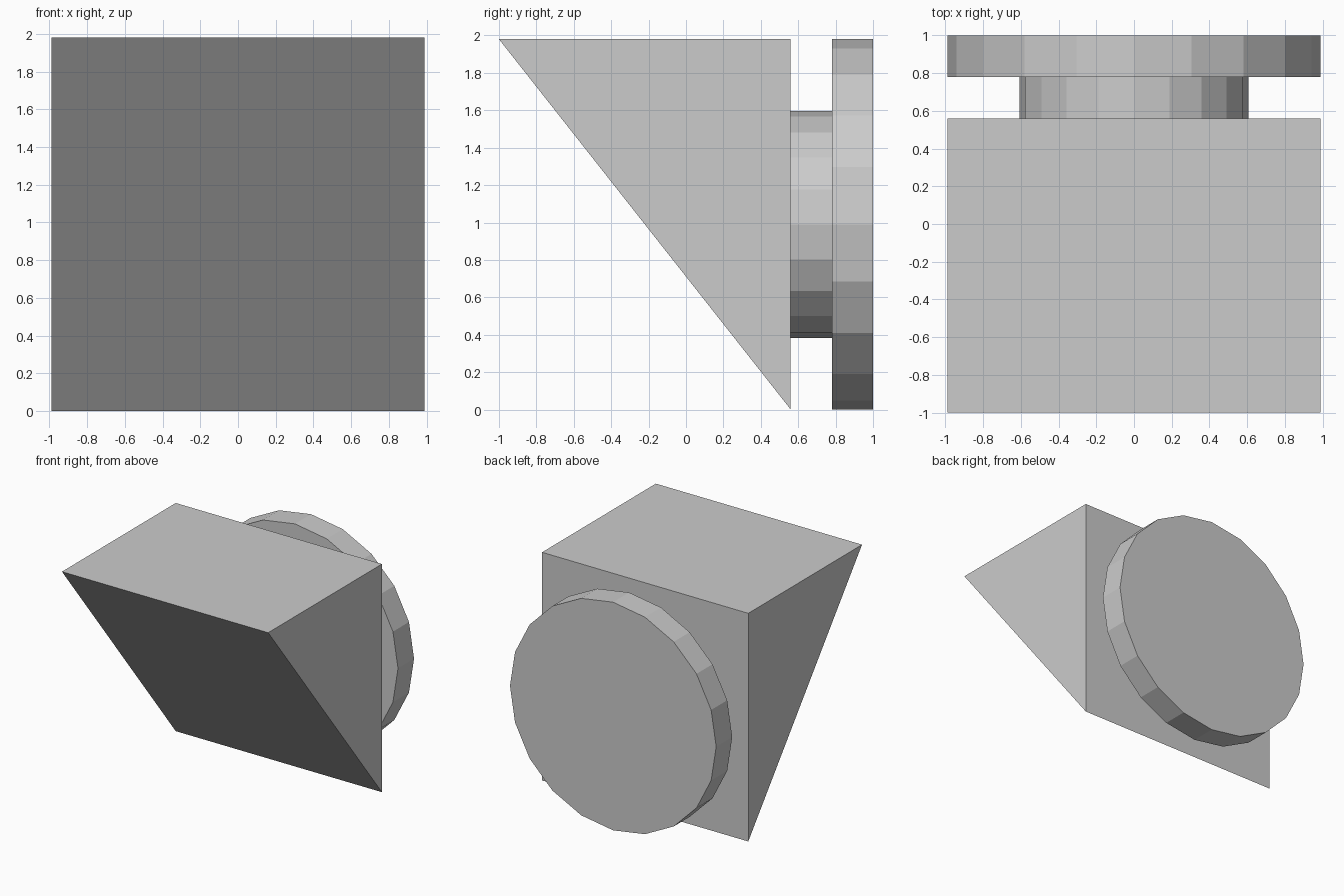
import bpy, bmesh, math
from mathutils import Matrix

if "Cube" in bpy.data.objects:
    bpy.data.objects.remove(bpy.data.objects["Cube"])

R = 0.99  # half width of the wedge and radius of the large disc


def add_object(name, bm):
    bmesh.ops.recalc_face_normals(bm, faces=bm.faces)
    mesh = bpy.data.meshes.new(name)
    bm.to_mesh(mesh)
    bm.free()
    bpy.context.collection.objects.link(bpy.data.objects.new(name, mesh))


def disc(name, radius, y0, y1):
    # 20-sided disc along y, with a corner at the top
    bm = bmesh.new()
    matrix = Matrix.Translation((0, (y0 + y1) / 2, R)) @ Matrix.Rotation(math.pi / 2, 4, 'X')
    bmesh.ops.create_cone(bm, cap_ends=True, segments=20, radius1=radius,
                          radius2=radius, depth=y1 - y0, matrix=matrix)
    add_object(name, bm)


# Wedge: triangular side profile extruded across x
bm = bmesh.new()
profile = [(-1.0, 2 * R), (0.56, 2 * R), (0.56, 0.0)]
face = bm.faces.new([bm.verts.new((-R, y, z)) for y, z in profile])
ext = bmesh.ops.extrude_face_region(bm, geom=[face])
bmesh.ops.translate(bm, vec=(2 * R, 0, 0),
                    verts=[v for v in ext["geom"] if isinstance(v, bmesh.types.BMVert)])
add_object("wedge_body", bm)

# Neck and large rear disc
disc("neck_disc", 0.607, 0.56, 0.78)
disc("rear_disc", R, 0.78, 1.0)
